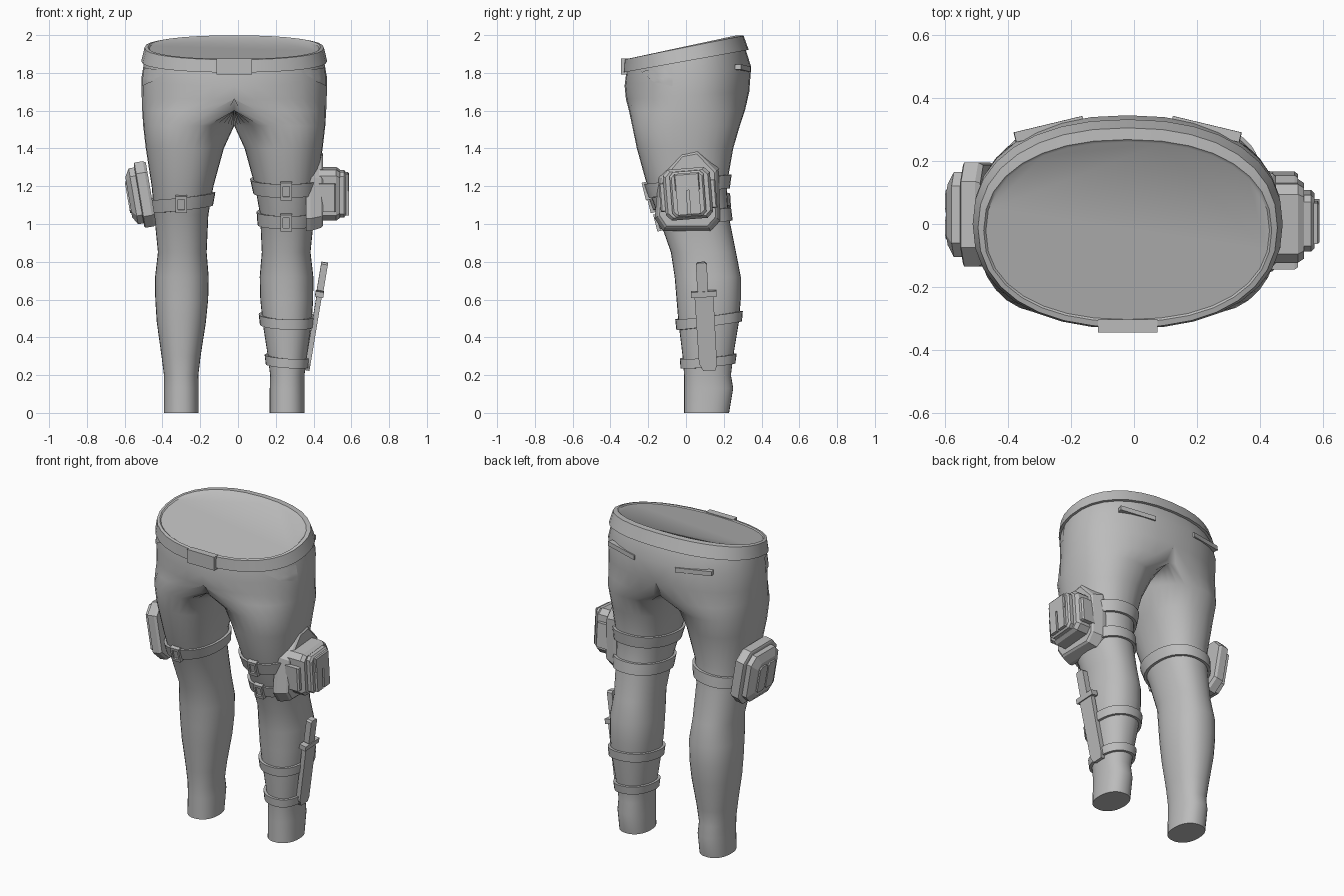
import bpy, bmesh, math
from mathutils import Vector, Matrix

if "Cube" in bpy.data.objects:
    bpy.data.objects.remove(bpy.data.objects["Cube"], do_unlink=True)

grey = bpy.data.materials.new("plain_grey")
grey.use_nodes = True
grey.diffuse_color = (0.5, 0.5, 0.5, 1)
grey.node_tree.nodes["Principled BSDF"].inputs["Base Color"].default_value = (0.5, 0.5, 0.5, 1)

AXIS = -0.02      # symmetry plane of the body
SIDES = 32
# half-body sections: height, inner x, outer x, front y, back y, slope along y
ROWS = [
    (1.87, -.475, .475, -.315, .315, .18), (1.78, -.49, .49, -.325, .345, .15),
    (1.68, -.49, .49, -.318, .335, .06), (1.60, -.25, .487, -.302, .312, 0),
    (1.52, 0, .482, -.285, .285, 0), (1.40, .055, .468, -.26, .25, 0),
    (1.20, .11, .437, -.205, .215, 0), (1.05, .137, .424, -.15, .225, 0),
    (.85, .146, .404, -.08, .265, 0), (.72, .135, .419, -.06, .29, 0),
    (.60, .138, .418, -.05, .29, 0), (.48, .15, .41, -.04, .28, 0),
    (.30, .178, .385, -.018, .25, 0), (.20, .19, .372, -.01, .238, 0),
    (.13, .188, .372, -.01, .25, 0), (0, .188, .372, -.01, .228, 0)]


def section(z):
    """Leg section blended at a height."""
    for a, b in zip(ROWS, ROWS[1:]):
        if a[0] >= z >= b[0]:
            f = (a[0] - z) / (a[0] - b[0])
            return [p + (q - p) * f for p, q in zip(a, b)]


def ring_point(row, i, grow=0, power=2.25):
    z, xi, xo, yf, yb, slope = row
    t = 2 * math.pi * i / SIDES
    soft = lambda v: math.copysign(abs(v) ** (2 / power), v) if abs(v) > 1e-9 else 0
    x = (xi + xo) / 2 + ((xo - xi) / 2 + grow) * soft(math.cos(t))
    y = (yf + yb) / 2 + ((yb - yf) / 2 + grow) * soft(math.sin(t))
    return Vector((x, y, z + slope * y))


def ring(row, grow=0):
    return [ring_point(row, i, grow) for i in range(SIDES)]


def finish(name, bm, smooth=True, loc=(0, 0, 0)):
    bmesh.ops.recalc_face_normals(bm, faces=bm.faces[:])
    mesh = bpy.data.meshes.new(name)
    bm.to_mesh(mesh)
    bm.free()
    mesh.materials.append(grey)
    ob = bpy.data.objects.new(name, mesh)
    ob.location = loc
    bpy.context.collection.objects.link(ob)
    if smooth:
        bpy.ops.object.select_all(action="DESELECT")
        ob.select_set(True)
        bpy.context.view_layer.objects.active = ob
        bpy.ops.object.shade_smooth_by_angle(angle=math.radians(40))
    return ob


def loft(rings, wrap=False, cap_start=False, cap_end=False):
    bm = bmesh.new()
    loops = [[bm.verts.new(p) for p in r] for r in rings]
    pairs = list(zip(loops, loops[1:])) + ([(loops[-1], loops[0])] if wrap else [])
    for a, b in pairs:
        for i in range(len(a)):
            j = (i + 1) % len(a)
            bm.faces.new((a[i], a[j], b[j], b[i]))
    if cap_start:
        bm.faces.new(loops[0])
    if cap_end:
        bm.faces.new(loops[-1])
    return bm


def slab(name, outline, layers, origin, normal, up=(0, 0, 1)):
    """Stack scaled copies of an outline along a direction."""
    v = Vector(up).normalized()
    n = Vector(normal)
    n = (n - v * n.dot(v)).normalized()
    u = v.cross(n)
    o = Vector(origin)
    rings = [[o + u * (a * s) + v * (b * s) + n * d for a, b in outline] for d, s in layers]
    return finish(name, loft(rings, cap_start=True, cap_end=True), smooth=False)


def rect(w, h, cu=0, cv=0, cut=0):
    if not cut:
        return [(cu - w, cv - h), (cu + w, cv - h), (cu + w, cv + h), (cu - w, cv + h)]
    return [(cu - w + cut, cv - h), (cu + w - cut, cv - h), (cu + w, cv - h + cut),
            (cu + w, cv + h - cut), (cu + w - cut, cv + h), (cu - w + cut, cv + h),
            (cu - w, cv + h - cut), (cu - w, cv - h + cut)]


# trousers: one half, clipped at the middle and mirrored
halves = [[Vector((max(0, p.x), p.y, p.z)) for p in ring(r)] for r in ROWS]
bm = loft(halves, cap_end=True)
inside = [f for f in bm.faces if all(v.co.x < 1e-6 for v in f.verts)]
bmesh.ops.delete(bm, geom=inside, context="FACES")
trousers = finish("trousers", bm, loc=(AXIS, 0, 0))
trousers.modifiers.new("mirror", "MIRROR")

# belt with closed waist
belt = [(1.862, -.47, .47, -.31, .31, .18), (1.862, -.492, .492, -.332, .332, .18),
        (1.936, -.475, .475, -.328, .305, .2), (1.941, -.457, .457, -.31, .268, .215),
        (1.934, -.45, .45, -.303, .26, .215)]
finish("belt", loft([ring(r) for r in belt], cap_end=True), loc=(AXIS, 0, 0))
slab("belt_buckle", rect(.095, .042), [(-.03, 1), (.012, 1)], (AXIS, -.333, 1.834), (0, -1, .05))


# front pocket patches and back pocket welts
def patch(name, corners, side):
    bm = bmesh.new()
    a, b, c, d = [Vector(p) for p in corners]
    n = 8
    grid = [[bm.verts.new(a.lerp(b, i / n).lerp(d.lerp(c, i / n), j / n)) for i in range(n + 1)]
            for j in range(n + 1)]
    for v in bm.verts:
        v.co.x = AXIS + side * v.co.x
    for j in range(n):
        for i in range(n):
            bm.faces.new((grid[j][i], grid[j][i + 1], grid[j + 1][i + 1], grid[j + 1][i]))
    ob = finish(name, bm)
    wrap = ob.modifiers.new("wrap", "SHRINKWRAP")
    wrap.target = trousers
    wrap.wrap_method = "NEAREST_SURFACEPOINT"
    wrap.wrap_mode = "ABOVE_SURFACE"
    wrap.offset = 0.005


for side, label in ((1, "left"), (-1, "right")):
    patch(label + "_front_pocket", [(.37, -.26, 1.81), (.45, -.17, 1.75),
                                    (.49, -.075, 1.73), (.49, -.075, 1.83)], side)
    slab(label + "_back_pocket", rect(.112, .014), [(-.02, 1), (.012, 1)],
         (AXIS + side * .25, .305, 1.825), (side * .24, 1, 0), (side * -.06, 0, 1))


# straps that follow the leg
def strap(name, side, z, half, sx, sy, buckle=None):
    z0, xi, xo, yf, yb, _ = section(z)
    rings = []
    for dz, grow in ((-half, -.01), (-half, .016), (half, .016), (half, -.01)):
        loop = []
        for i in range(SIDES):
            p = ring_point(section(z), i)
            zz = z + dz + sx * (p.x - (xi + xo) / 2) + sy * (p.y - (yf + yb) / 2)
            q = ring_point(section(zz), i, grow)
            loop.append(Vector((side * q.x, q.y, zz)))
        rings.append(loop)
    finish(name, loft(rings, wrap=True), loc=(AXIS, 0, 0))
    if buckle:
        zb = z - sy * (yb - yf) / 2
        slab(name + "_buckle", rect(.03, half + .012),
             [(-.03, 1), (.014, 1), (.014, .6), (.004, .6)],
             (buckle, section(zb)[3] - .014, zb), (0, -1, 0), (0, -.25, 1))


strap("left_upper_thigh_strap", 1, 1.20, .036, 0, .12, .255)
strap("left_lower_thigh_strap", 1, 1.03, .034, 0, .12, .255)
strap("right_thigh_strap", -1, 1.115, .034, -.12, .05, -.30)
strap("upper_calf_strap", 1, .49, .027, -.04, .14)
strap("lower_calf_strap", 1, .275, .025, -.08, .1)

# left thigh holster: flared backing plate and layered pouch
plate = [(-.12, -.17), (.11, -.17), (.155, -.12), (.15, .13), (.05, .235), (-.03, .22),
         (-.14, .09), (-.16, -.11)]
slab("holster_plate", plate, [(-.06, 1.1), (-.035, 1.1), (.02, 1), (.03, .94)],
     (.42, .01, 1.15), (1, 0, 0))
lean, out = (0, -.08, 1), (1, 0, 0)
centre = (.44, .01, 1.16)
slab("holster_pouch", rect(.125, .135, cut=.03), [(-.01, 1), (.08, 1), (.1, .9)], centre, out, lean)
slab("holster_side_pockets", rect(.15, .075, 0, -.01), [(-.01, 1), (.07, 1), (.08, .95)],
     centre, out, lean)
slab("holster_front", rect(.09, .12, cut=.02), [(.09, 1), (.122, 1), (.132, .9)], centre, out, lean)
slab("holster_flap", rect(.065, .045, 0, .065), [(.12, 1), (.142, 1), (.148, .93)], centre, out, lean)
for k, cu in enumerate((-.034, .034)):
    slab("holster_cell_%d" % (k + 1), rect(.027, .065, cu, -.045), [(.12, 1), (.148, 1)],
         centre, out, lean)

# right thigh pouch
tilt, away = (-.17, 0, 1), (-1, 0, 0)
hip = (-.475, .03, 1.16)
slab("side_pouch_back", rect(.165, .175, cut=.06), [(-.015, .95), (0, 1), (.045, 1), (.05, .95)],
     hip, away, tilt)
slab("side_pouch_body", rect(.135, .15, cut=.045), [(.04, 1), (.08, 1), (.105, .72)], hip, away, tilt)
for k, cu in enumerate((-.045, .045)):
    slab("side_pouch_panel_%d" % (k + 1), rect(.04, .09, cu, 0, .015), [(.095, 1), (.112, .92)],
         hip, away, tilt)

# knife and sheath on the left calf
along, top = (.095, -.03, .57), (.43, .095, .62)
slab("knife_sheath", [(-.05, 0), (-.045, -.36), (-.025, -.4), (.04, -.4), (.05, -.37), (.05, 0)],
     [(-.014, 1), (.014, 1)], top, out, along)
slab("knife_guard", rect(.068, .015, 0, .01), [(-.022, 1), (.022, 1)], top, out, along)
slab("knife_handle", rect(.029, .08, -.005, .1, .01), [(-.018, 1), (.018, 1)], top, out, along)
